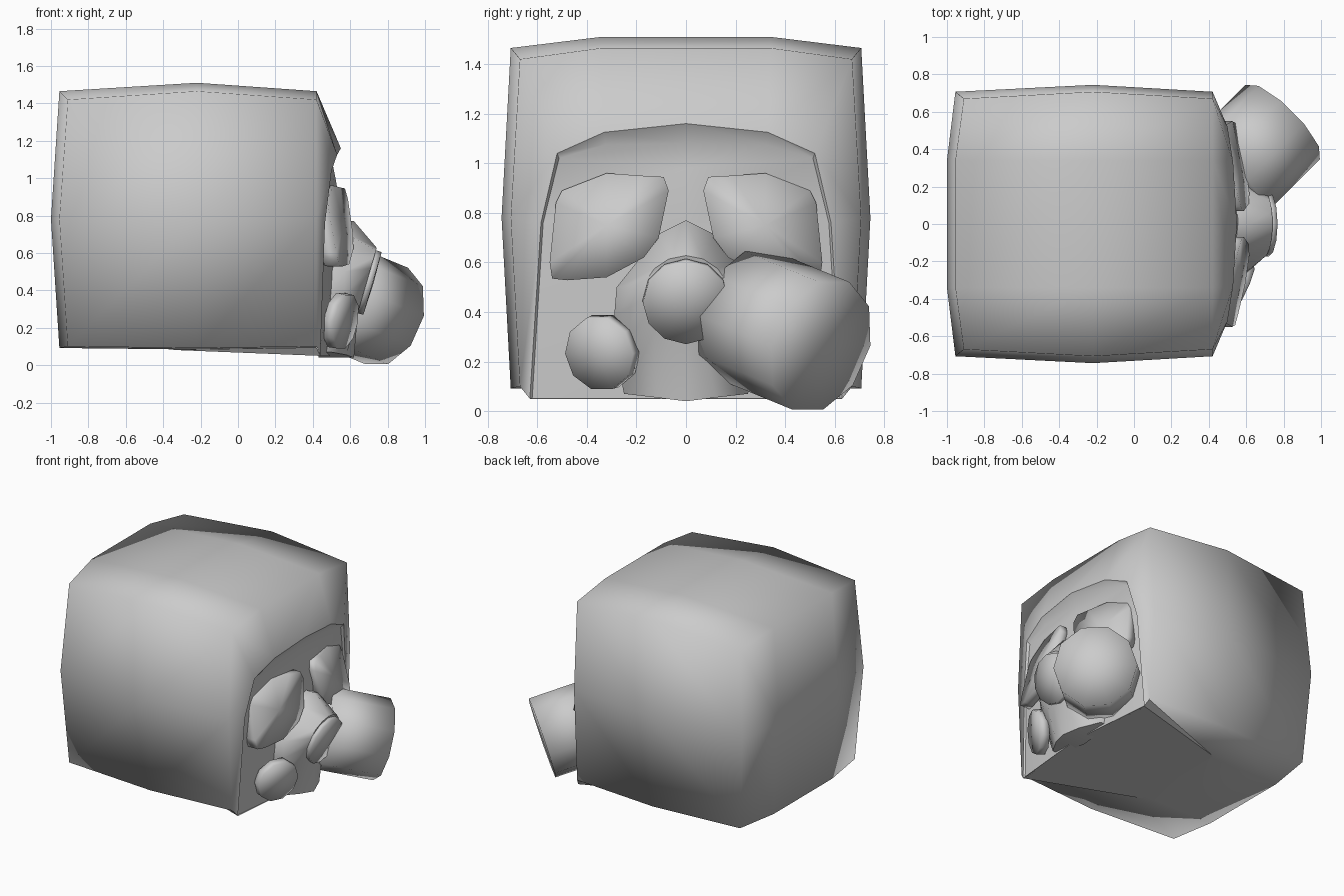
import bpy, bmesh, math
from mathutils import Vector, Matrix

if "Cube" in bpy.data.objects:
    bpy.data.objects.remove(bpy.data.objects["Cube"])


def finish(name, bm, angle=40, recalc=True):
    if recalc:
        bmesh.ops.recalc_face_normals(bm, faces=bm.faces)
    me = bpy.data.meshes.new(name)
    bm.to_mesh(me)
    bm.free()
    for p in me.polygons:
        p.use_smooth = True
    me.set_sharp_from_angle(angle=math.radians(angle))
    ob = bpy.data.objects.new(name, me)
    bpy.context.collection.objects.link(ob)
    return ob


def loft(name, rings, tip=None, angle=50):
    """Skin closed rings; cap the first, fan or cap the last."""
    bm = bmesh.new()
    vs = [[bm.verts.new(p) for p in r] for r in rings]
    n = len(vs[0])
    for a, b in zip(vs, vs[1:]):
        for i in range(n):
            j = (i + 1) % n
            bm.faces.new((a[i], a[j], b[j], b[i]))
    bm.faces.new(vs[0])
    if tip:
        t = bm.verts.new(tip)
        for i in range(n):
            bm.faces.new((vs[-1][i], vs[-1][(i + 1) % n], t))
    else:
        bm.faces.new(vs[-1])
    return finish(name, bm, angle)


def disc(name, centre, axis, r1, r2, depth, sides, dome=0.0):
    """Smooth cylinder with a fanned, slightly domed front."""
    rot = Vector(axis).to_track_quat('Z', 'Y').to_matrix()
    c = Vector(centre)

    def ring(r, h):
        return [c + rot @ Vector((r * math.cos(t), r * math.sin(t), h))
                for t in (2 * math.pi * i / sides for i in range(sides))]
    return loft(name, [ring(r1, -depth / 2), ring(r2, depth / 2)],
                c + rot @ Vector((0, 0, depth / 2 + dome)), 180)


def mirror_y(half):
    """Half loop from centre to centre -> full closed loop."""
    return half + [(x, -y, z) for x, y, z in reversed(half[1:-1])]


# Half of the face opening, from the chin corner up to the brow
arch = [(.44, .63, .05), (.465, .585, .76), (.50, .52, 1.04), (.53, .33, 1.125), (.55, 0, 1.16)]

# Hood: closed box with every side bowed outwards
bm = bmesh.new()
cache = {}
U, V, W = (-1, 0, 1), (-1, -.5, .5, 1), (-1, 0, 1)


def hv(i, j, k):
    if (i, j, k) not in cache:
        u, v, w = U[i], V[j], W[k]
        bu, bv, bw = (0 if abs(a) == 1 else 1 for a in (u, v, w))
        x = (-.91 - .045 * (bv + bw), -.22, .42)[i]
        y = v * (.67 + .037 * (bu + bw)) if abs(v) == 1 else v * .68
        z = (.10 - .008 * (bu + bv), .78, 1.42 + .045 * (bu + bv))[k]
        cache[i, j, k] = bm.verts.new((x, y, z))
    return cache[i, j, k]


for i in range(2):
    for j in range(3):
        for k in (0, 2):
            bm.faces.new((hv(i, j, k), hv(i + 1, j, k), hv(i + 1, j + 1, k), hv(i, j + 1, k)))
    for k in range(2):
        for j in (0, 3):
            bm.faces.new((hv(i, j, k), hv(i + 1, j, k), hv(i + 1, j, k + 1), hv(i, j, k + 1)))
for j in range(3):
    for k in range(2):
        bm.faces.new((hv(0, j, k), hv(0, j + 1, k), hv(0, j + 1, k + 1), hv(0, j, k + 1)))

# Hood front around the face opening
top = bm.verts.new(arch[-1])
peaks = []
for s, js in ((-1, (0, 1)), (1, (3, 2))):
    a = [bm.verts.new((x, s * y, z)) for x, y, z in arch[:-1]]
    outer = [hv(2, js[0], 0), hv(2, js[0], 1), hv(2, js[0], 2), hv(2, js[1], 2)]
    for n in range(3):
        bm.faces.new((outer[n], outer[n + 1], a[n + 1], a[n]))
    peaks.append((outer[3], a[3]))
bm.faces.new((peaks[0][0], peaks[1][0], peaks[1][1], top, peaks[0][1]))
finish("hood", bm, 100)

# Face panel with a lip that steps back from the opening
bm = bmesh.new()
mid = [bm.verts.new(p) for p in ((.50, 0, .05), (.56, 0, .74), (.525, 0, .98), (.505, 0, 1.08))]
lip_top = bm.verts.new(arch[-1])
for s in (-1, 1):
    lip = [bm.verts.new((x, s * y, z)) for x, y, z in arch[:-1]] + [lip_top]
    e = [bm.verts.new((x - d, s * y * .985, z - h)) for (x, y, z), d, h in
         zip(arch, (.01, .01, .02, .03), (0, 0, .02, .05))] + [mid[3]]
    quads = [(lip[n], lip[n + 1], e[n + 1], e[n]) for n in range(4)]
    quads += [(e[0], e[1], mid[1], mid[0]), (e[1], e[2], mid[2], mid[1]), (e[2], e[3], mid[3], mid[2])]
    for q in quads:
        bm.faces.new(q if s < 0 else q[::-1])
ob = finish("face_panel", bm)

# Chin flap under the hood, facing down
bm = bmesh.new()
q = [bm.verts.new(p) for p in ((-.38, -.37, .083), (-.38, .37, .083), (.44, .63, .05), (.50, 0, .05), (.44, -.63, .05))]
b = [bm.verts.new(p) for p in ((.42, .66, .095), (.42, -.66, .095))]
bm.faces.new(q)
bm.faces.new((q[1], b[0], q[2]))
bm.faces.new((q[0], q[4], b[1]))
finish("chin_flap", bm, recalc=False)

# Eye lenses
outline = [(.07, .89), (.09, .945), (.18, .95), (.32, .96), (.50, .89), (.525, .84),
           (.55, .60), (.54, .535), (.48, .528), (.32, .54), (.17, .62), (.11, .70)]


def lens_x(y, z):
    return .622 - .25 * (y - .1) - .2 * (z - .68)


for s, side in ((-1, "right"), (1, "left")):
    rings = [[(lens_x(y, z) + dx, s * y, z) for y, z in outline] for dx in (-.08, 0)]
    loft("eye_lens_" + side, rings, (lens_x(.32, .75) + .012, s * .32, .75), 180)

# Snout with a tilted round mouth
base = [(.62, 0, .77), (.57, .12, .71), (.55, .20, .60), (.57, .28, .50), (.57, .29, .38),
        (.53, .28, .22), (.50, .25, .07), (.58, .12, .055), (.62, 0, .04)]
rim = []
for i in range(9):
    t = math.pi * i / 8
    c = .185 * math.cos(t)
    rim.append((.69 + .28 * c, .18 * math.sin(t), .45 + .96 * c))
loft("snout", [mirror_y([(.43, y, z) for x, y, z in base]), mirror_y(base), mirror_y(rim)], angle=60)

# Round fittings and the filter
disc("mouth_valve", (.70, 0, .443), (.96, 0, -.28), .176, .174, .04, 12, .005)
disc("cheek_cap", (.55, -.338, .237), (.88, -.42, -.17), .155, .152, .06, 10, .005)
disc("filter_canister", (.645, .395, .325), (.68, .68, -.28), .282, .282, .44, 10)
